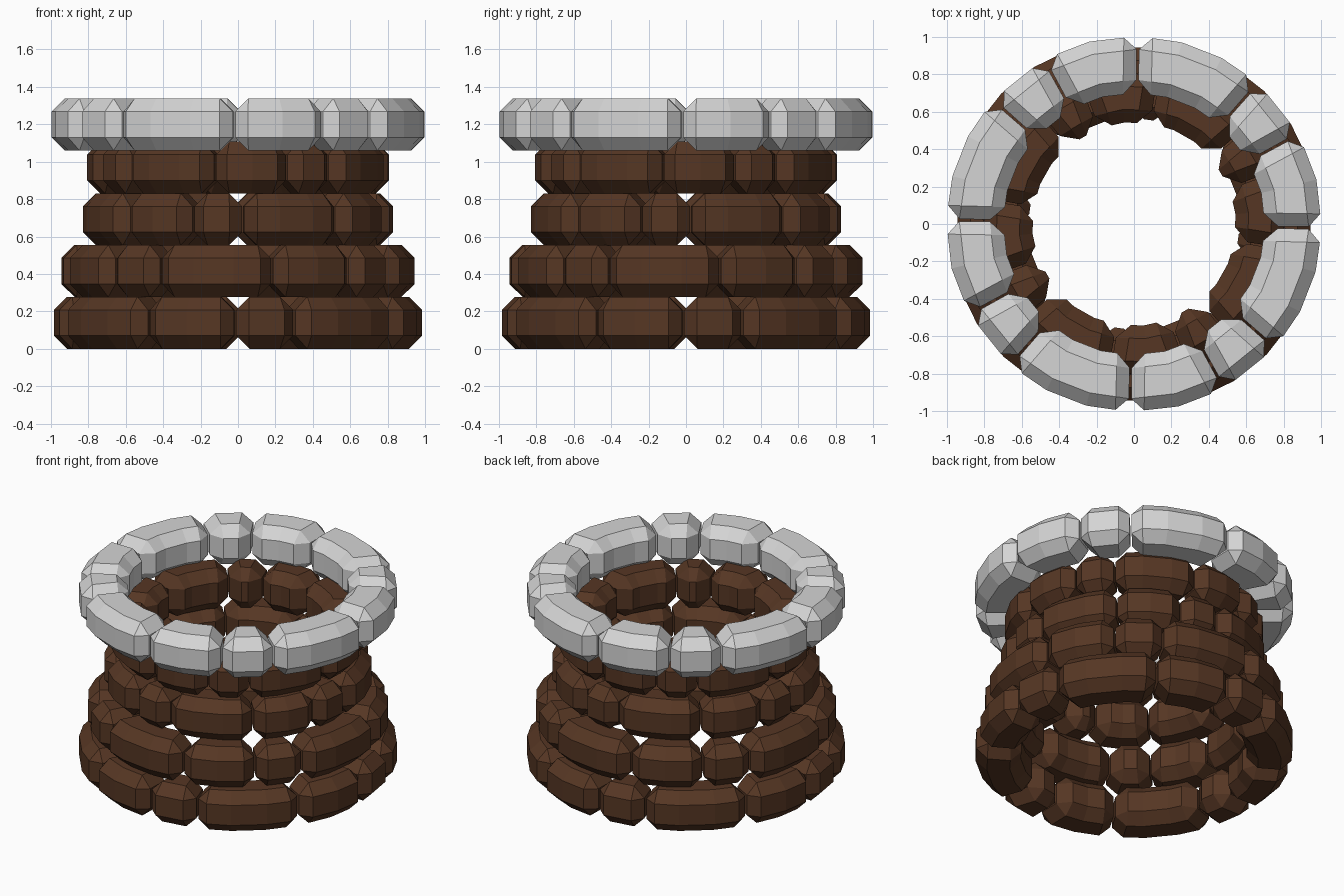
import bpy, bmesh, math

if "Cube" in bpy.data.objects:
    bpy.data.objects.remove(bpy.data.objects["Cube"])


def material(name, rgb):
    m = bpy.data.materials.new(name)
    m.diffuse_color = (*rgb, 1)
    m.use_nodes = True
    m.node_tree.nodes["Principled BSDF"].inputs["Base Color"].default_value = m.diffuse_color
    return m


BROWN = material("brown stone", (0.092, 0.037, 0.017))
GREY = material("light grey stone", (0.66, 0.66, 0.66))

# Every quarter of a ring repeats: medium, small, long block (degrees, segments)
PATTERN = [(30, 2), (20, 1), (40, 3)]
GAP = 0.4
HEIGHT = 0.278
CHAMFER = 0.07


def add_block(bm, start, end, segs, r_in, r_out, z):
    """Curved box: a rectangular section swept along an arc."""
    rows = []
    for i in range(segs + 1):
        a = math.radians(start + (end - start) * i / segs)
        c, s = math.cos(a), math.sin(a)
        rows.append([bm.verts.new((r * c, r * s, h)) for r, h in
                     ((r_in, z), (r_out, z), (r_out, z + HEIGHT), (r_in, z + HEIGHT))])
    for a, b in zip(rows, rows[1:]):
        for k in range(4):
            n = (k + 1) % 4
            bm.faces.new((a[k], a[n], b[n], b[k]))
    bm.faces.new(rows[0])
    bm.faces.new(rows[-1][::-1])


def stone_ring(name, r_in, r_out, z, offset, mat):
    bm = bmesh.new()
    angle = offset
    for quarter in range(4):
        for span, segs in PATTERN:
            add_block(bm, angle + GAP, angle + span - GAP, segs, r_in, r_out, z)
            angle += span
    bmesh.ops.recalc_face_normals(bm, faces=bm.faces)
    # chamfer only the hard edges, not the joints along the arc
    hard = [e for e in bm.edges if e.calc_face_angle(0) > math.radians(40)]
    bmesh.ops.bevel(bm, geom=hard, offset=CHAMFER, offset_type='OFFSET',
                    segments=1, profile=0.5, affect='EDGES', clamp_overlap=True)
    bmesh.ops.recalc_face_normals(bm, faces=bm.faces)
    me = bpy.data.meshes.new(name)
    bm.to_mesh(me)
    bm.free()
    me.materials.append(mat)
    ob = bpy.data.objects.new(name, me)
    bpy.context.collection.objects.link(ob)


# Wall courses from the ground up, then the wide rim
stone_ring("wall_ring_1", 0.71, 0.995, 0.0, 59, BROWN)
stone_ring("wall_ring_2", 0.665, 0.945, 0.277, 12, BROWN)
stone_ring("wall_ring_3", 0.57, 0.84, 0.553, 42, BROWN)
stone_ring("wall_ring_4", 0.545, 0.81, 0.83, -9.5, BROWN)
stone_ring("rim_ring", 0.70, 1.004, 1.06, -1.3, GREY)
